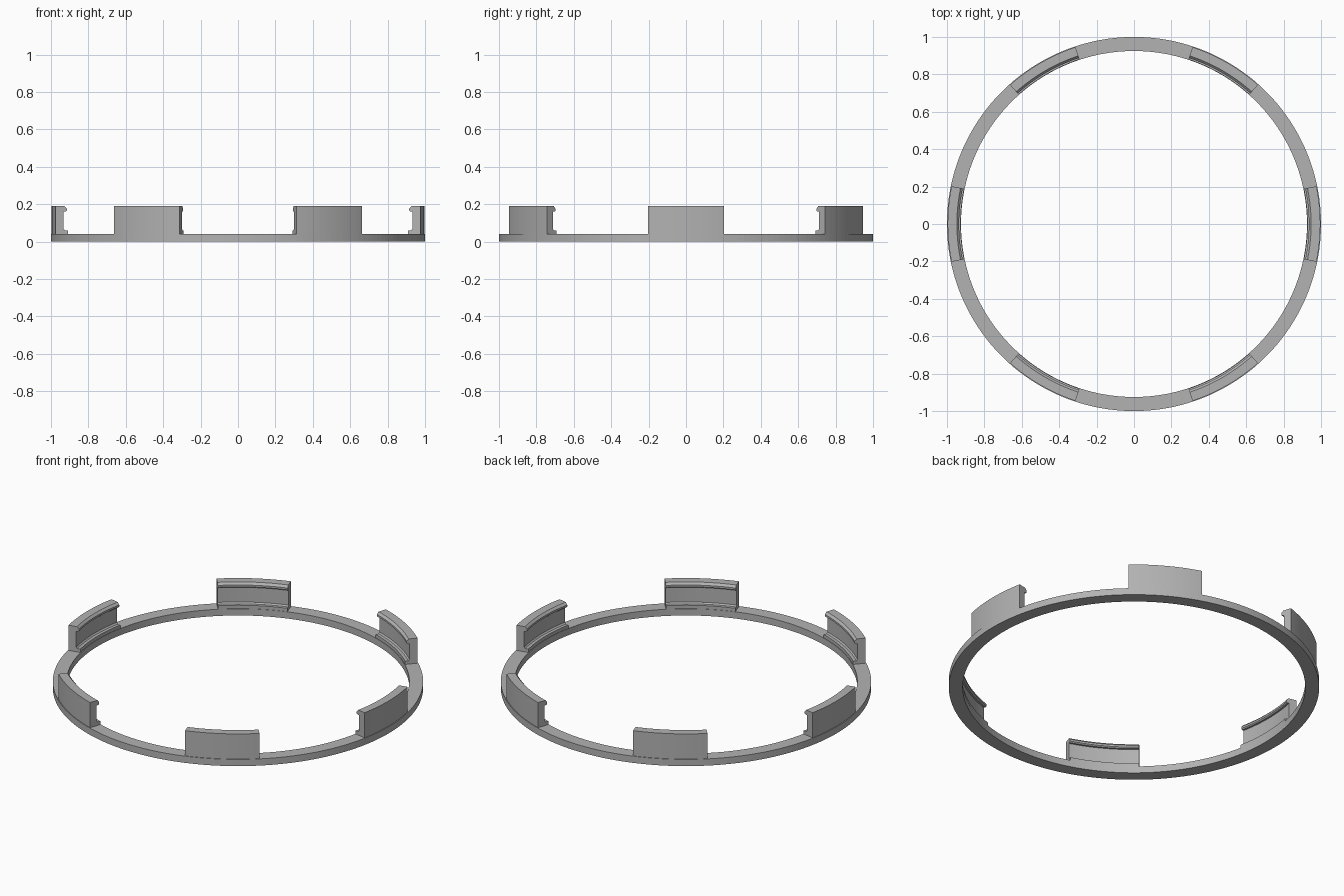
import bpy, bmesh
from math import cos, sin, radians, tau

if "Cube" in bpy.data.objects:
    bpy.data.objects.remove(bpy.data.objects["Cube"], do_unlink=True)

grey = bpy.data.materials.new("plain grey")
grey.use_nodes = True
colour = (0.45, 0.45, 0.45, 1)
grey.diffuse_color = colour
grey.node_tree.nodes["Principled BSDF"].inputs["Base Color"].default_value = colour


def sweep(name, profile, start, span, steps):
    """Sweep a closed (radius, height) profile around z, capping partial arcs."""
    closed = abs(span - tau) < 1e-6
    bm = bmesh.new()
    rows = []
    for i in range(steps if closed else steps + 1):
        a = start + span * i / steps
        rows.append([bm.verts.new((r * cos(a), r * sin(a), z)) for r, z in profile])
    n = len(profile)
    for i in range(steps):
        p, q = rows[i], rows[(i + 1) % len(rows)]
        for j in range(n):
            k = (j + 1) % n
            bm.faces.new((p[j], q[j], q[k], p[k]))
    if not closed:
        bm.faces.new(rows[0])
        bm.faces.new(rows[-1])
    bmesh.ops.recalc_face_normals(bm, faces=bm.faces)
    mesh = bpy.data.meshes.new(name)
    bm.to_mesh(mesh)
    bm.free()
    mesh.materials.append(grey)
    obj = bpy.data.objects.new(name, mesh)
    bpy.context.collection.objects.link(obj)
    return obj


# Flat base ring
ring = [(0.925, 0), (1, 0), (1, 0.04), (0.925, 0.04)]
sweep("base_ring", ring, 0, tau, 180)

# Six upright clips: foot ledge, thin wall and inward hooked lip
clip = [(0.927, 0.038), (0.996, 0.038), (0.996, 0.19), (0.947, 0.19),
        (0.935, 0.177), (0.935, 0.166), (0.942, 0.16), (0.952, 0.16),
        (0.952, 0.068), (0.945, 0.06), (0.927, 0.06)]
half = radians(11.7)
for i in range(6):
    sweep(f"clip_{i + 1}", clip, radians(60 * i) - half, 2 * half, 24)
